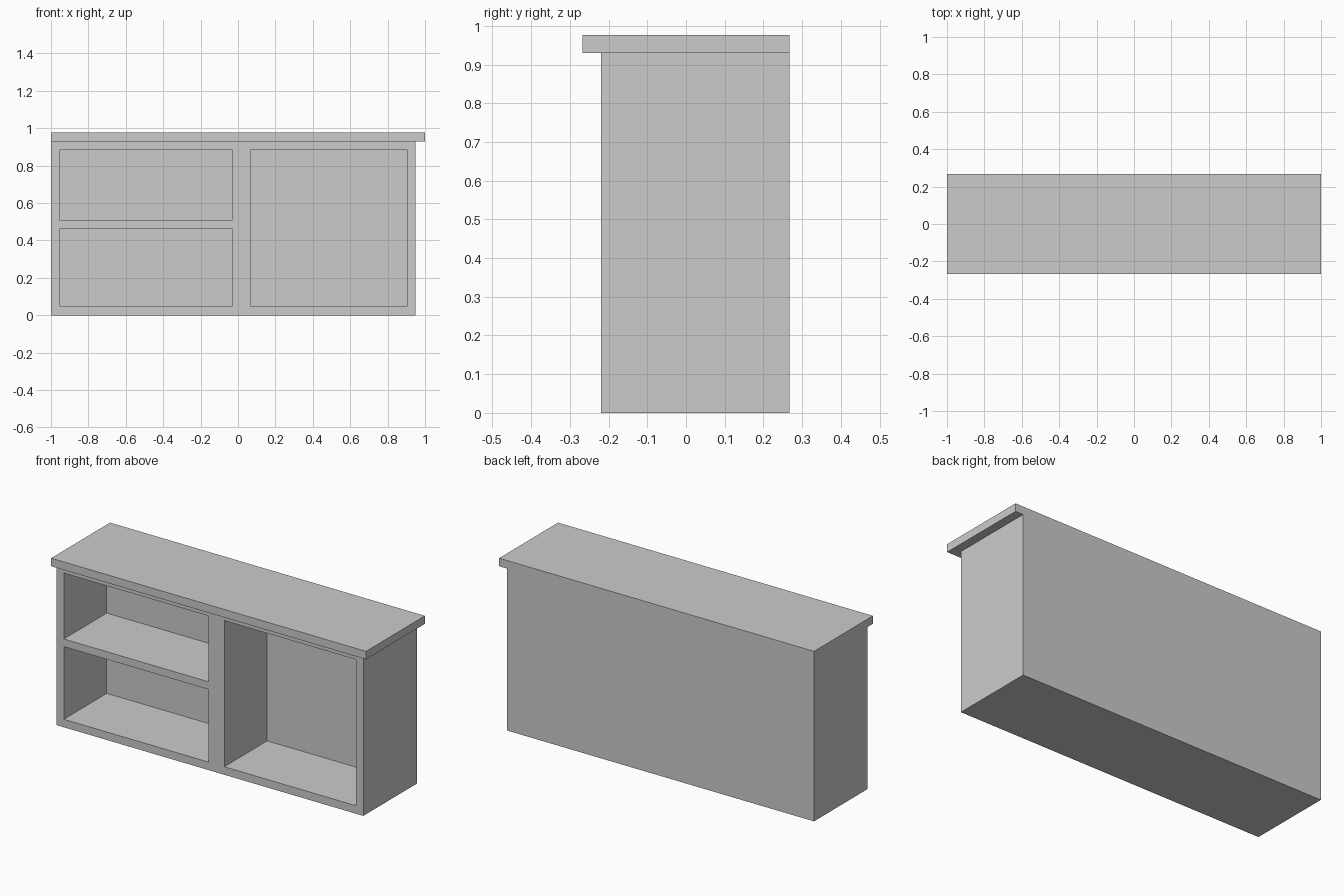
import bpy

if "Cube" in bpy.data.objects:
    bpy.data.objects.remove(bpy.data.objects["Cube"])


def box(name, x, y, z):
    """Box spanning the given (min, max) ranges."""
    bpy.ops.mesh.primitive_cube_add(size=1)
    ob = bpy.context.object
    ob.name = name
    spans = (x, y, z)
    for v in ob.data.vertices:
        v.co = [s[0] if c < 0 else s[1] for c, s in zip(v.co, spans)]
    return ob


FRONT, BACK, INNER_BACK = -0.22, 0.267, 0.169

# Cabinet body
body = box("cabinet_body", (-1, 0.95), (FRONT, BACK), (0, 0.93))

# Open compartments: two stacked on the left, one tall on the right
compartments = [
    ((-0.952, -0.033), (0.046, 0.463)),
    ((-0.952, -0.033), (0.507, 0.885)),
    ((0.067, 0.904), (0.046, 0.885)),
]
for x, z in compartments:
    cutter = box("compartment_cutter", x, (FRONT - 0.1, INNER_BACK), z)
    cutter.hide_render = True
    mod = body.modifiers.new("compartment", 'BOOLEAN')
    mod.operation = 'DIFFERENCE'
    mod.solver = 'EXACT'
    mod.object = cutter
    bpy.context.view_layer.objects.active = body
    bpy.ops.object.modifier_apply(modifier=mod.name)
    bpy.data.objects.remove(cutter)

# Worktop overhanging the front and right side
box("worktop", (-1, 1), (-BACK, BACK), (0.93, 0.976))
